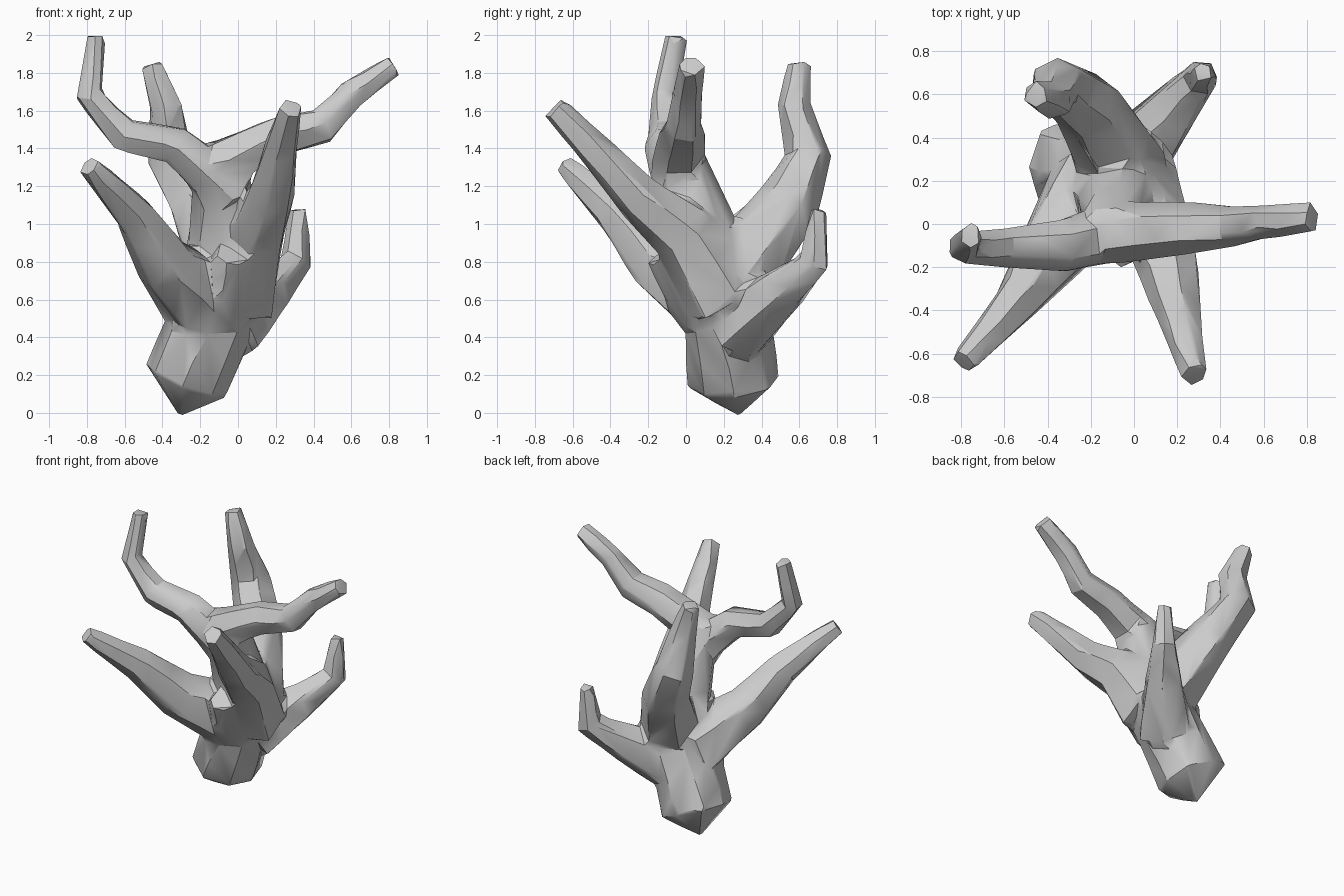
import bpy, bmesh, math
from mathutils import Vector

if "Cube" in bpy.data.objects:
    bpy.data.objects.remove(bpy.data.objects["Cube"])


def tube(name, r0, r1, path, sides=6, power=.8, foot=None):
    """Faceted limb along a path, tapering from radius r0 to r1."""
    bm = bmesh.new()
    P = [Vector(p) for p in path]
    last = len(P) - 1
    side = Vector((0, 1, 0))
    rings = []
    for i, p in enumerate(P):
        t = (P[min(i + 1, last)] - P[max(i - 1, 0)]).normalized()
        side = (side - t * side.dot(t)).normalized()
        up = t.cross(side)
        r = r0 + (r1 - r0) * (i / last) ** power
        ring = []
        for k in range(sides):
            a = math.tau * k / sides
            w = r * (1 + 0.07 * math.sin(2 * k + 2 * i))  # chiselled irregularity
            ring.append(bm.verts.new(p + w * (side * math.cos(a) + up * math.sin(a))))
        rings.append(ring)
    for a, b in zip(rings, rings[1:]):
        for k in range(sides):
            j = (k + 1) % sides
            bm.faces.new((a[k], a[j], b[j], b[k]))
    bm.faces.new(rings[-1])
    cap = bm.faces.new(rings[0][::-1])
    if foot:  # pull the lower cap out to a point
        tip = bmesh.ops.poke(bm, faces=[cap])["verts"][0]
        tip.co = foot
    bmesh.ops.triangulate(bm, faces=bm.faces)
    bmesh.ops.recalc_face_normals(bm, faces=bm.faces)
    me = bpy.data.meshes.new(name)
    bm.to_mesh(me)
    bm.free()
    ob = bpy.data.objects.new(name, me)
    bpy.context.collection.objects.link(ob)
    return ob


# Leaning trunk with pointed foot
trunk = tube("branching_trunk", 0.24, 0.14,
             [(-.28, .26, .17), (-.12, .2, .55), (-.06, .12, .9), (-.09, -.05, 1.38)],
             sides=8, power=2, foot=(-.31, .28, -.02))

# Limbs, each flaring into the trunk
limbs = [
    tube("upper_left_branch", .15, .06,
         [(-.03, -.02, 1.14), (-.33, -.1, 1.42), (-.6, -.11, 1.47),
          (-.79, -.11, 1.68), (-.75, -.05, 2)]),
    tube("upper_right_branch", .15, .07,
         [(-.16, -.05, 1.28), (.2, -.02, 1.46), (.45, -.01, 1.52),
          (.6, .01, 1.69), (.83, .03, 1.84)]),
    tube("front_right_branch", .22, .07,
         [(.0, .2, .6), (.1, -.01, .95), (.17, -.25, 1.14),
          (.22, -.47, 1.38), (.28, -.7, 1.62)]),
    tube("front_left_branch", .25, .065,
         [(-.16, .16, .58), (-.39, -.14, .79), (-.54, -.36, 1.04), (-.79, -.64, 1.31)]),
    tube("back_left_branch", .22, .065,
         [(-.04, .24, .7), (-.21, .54, 1.1), (-.36, .65, 1.36),
          (-.38, .57, 1.62), (-.46, .6, 1.85)]),
    tube("back_right_branch", .2, .05,
         [(-.06, .26, .44), (.16, .5, .64), (.31, .68, .8), (.32, .7, 1.08)]),
    tube("front_ridge", .13, .09, [(-.12, .08, .5), (-.04, -.13, .84)]),
]

# Fuse all limbs into one skin
bpy.context.view_layer.objects.active = trunk
trunk.select_set(True)
for limb in limbs:
    m = trunk.modifiers.new("fuse", "BOOLEAN")
    m.operation = "UNION"
    m.solver = "EXACT"
    m.object = limb
    bpy.ops.object.modifier_apply(modifier=m.name)
    bpy.data.objects.remove(limb)

# Soften the joints, then reduce to broad carved facets
m = trunk.modifiers.new("skin", "REMESH")
m.mode = "VOXEL"
m.voxel_size = .02
m = trunk.modifiers.new("soften", "SMOOTH")
m.iterations = 8
m = trunk.modifiers.new("facets", "DECIMATE")
m.ratio = .022
for m in list(trunk.modifiers):
    bpy.ops.object.modifier_apply(modifier=m.name)

bpy.ops.object.shade_smooth_by_angle(angle=math.radians(30))
